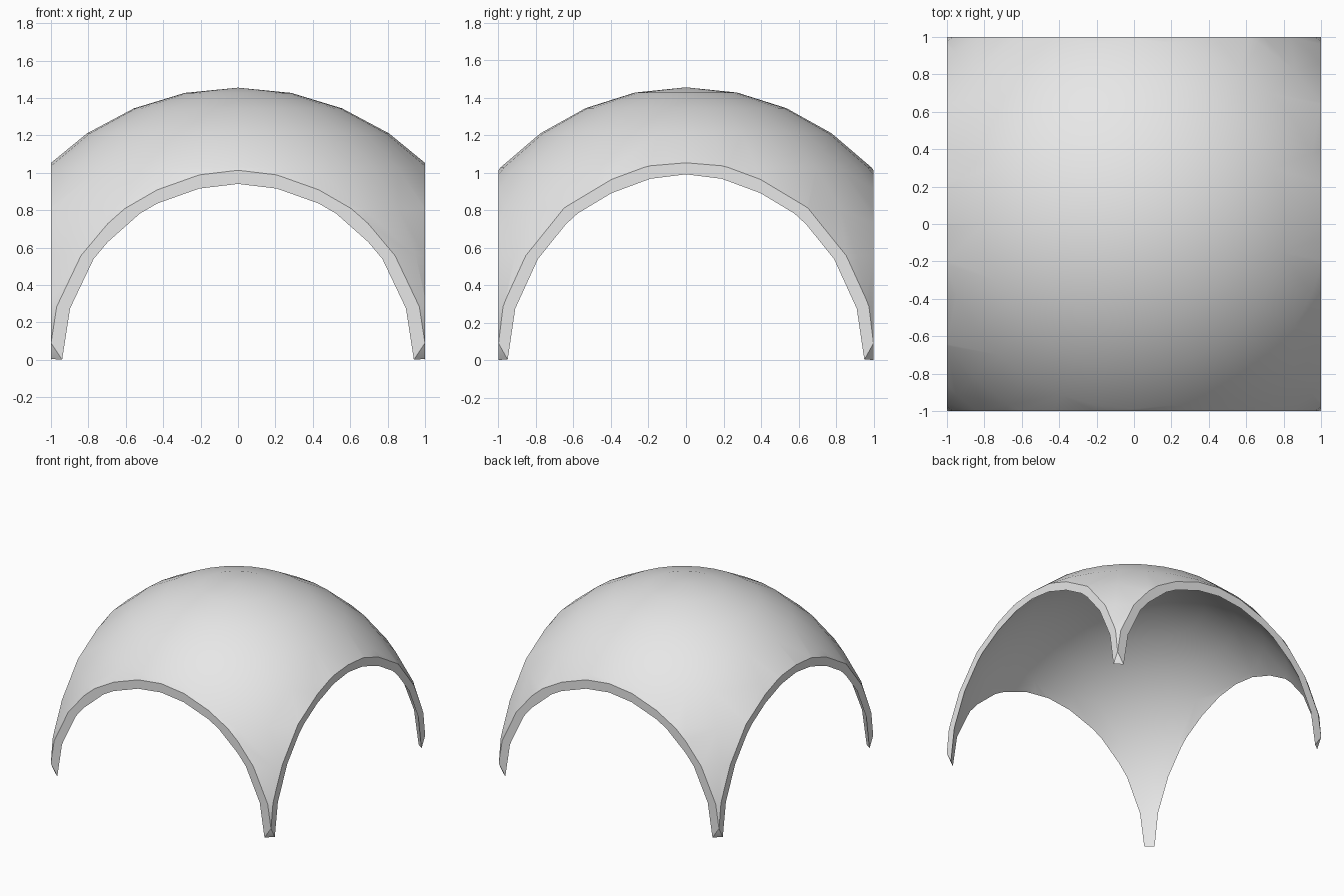
import bpy, bmesh, math
from mathutils import Matrix

cube = bpy.data.objects.get("Cube")
if cube:
    bpy.data.objects.remove(cube, do_unlink=True)

RADII = (1.455, 1.397, 1.455)   # outer half-axes of the dome
INNER = 0.968                   # inner surface as a share of the outer
CORNER_Z = 0.09                 # height where the outer skin meets each corner
FOOT_X, FOOT_Y = 0.94, 0.95     # ends of the foot edge on the ground

grey = bpy.data.materials.new("light_grey")
grey.use_nodes = True
colour = (0.8, 0.8, 0.8, 1)
grey.diffuse_color = colour
grey.node_tree.nodes["Principled BSDF"].inputs["Base Color"].default_value = colour


def make_object(name, bm):
    bmesh.ops.recalc_face_normals(bm, faces=bm.faces)
    mesh = bpy.data.meshes.new(name)
    bm.to_mesh(mesh)
    bm.free()
    mesh.materials.append(grey)
    obj = bpy.data.objects.new(name, mesh)
    bpy.context.collection.objects.link(obj)
    return obj


def ellipsoid(name, scale):
    bm = bmesh.new()
    size = Matrix.Diagonal([r * scale for r in RADII] + [1])
    bmesh.ops.create_uvsphere(bm, u_segments=32, v_segments=16, radius=1, matrix=size)
    return make_object(name, bm)


def boolean(target, cutter, operation):
    cutter.hide_render = True
    mod = target.modifiers.new(operation.lower(), 'BOOLEAN')
    mod.operation = operation
    mod.solver = 'EXACT'
    mod.object = cutter
    bpy.context.view_layer.objects.active = target
    bpy.ops.object.modifier_apply(modifier=mod.name)
    bpy.data.objects.remove(cutter, do_unlink=True)


# Square block with slanted lower corners, which trims the dome to four feet
bm = bmesh.new()
for sx in (-1, 1):
    for sy in (-1, 1):
        for x, y, z in ((1, 1, 2), (1, 1, CORNER_Z), (FOOT_X, 1, 0), (1, FOOT_Y, 0)):
            bm.verts.new((sx * x, sy * y, z))
bmesh.ops.convex_hull(bm, input=bm.verts)
block = make_object("trim_block", bm)

# Thin dome shell with an arch on each side
dome = ellipsoid("dome_shell", 1)
boolean(dome, ellipsoid("dome_hollow", INNER), 'DIFFERENCE')
boolean(dome, block, 'INTERSECT')

# Smooth curved skins, crisp cut edges
bpy.ops.object.select_all(action='DESELECT')
dome.select_set(True)
bpy.context.view_layer.objects.active = dome
bpy.ops.object.shade_smooth_by_angle(angle=math.radians(30))
